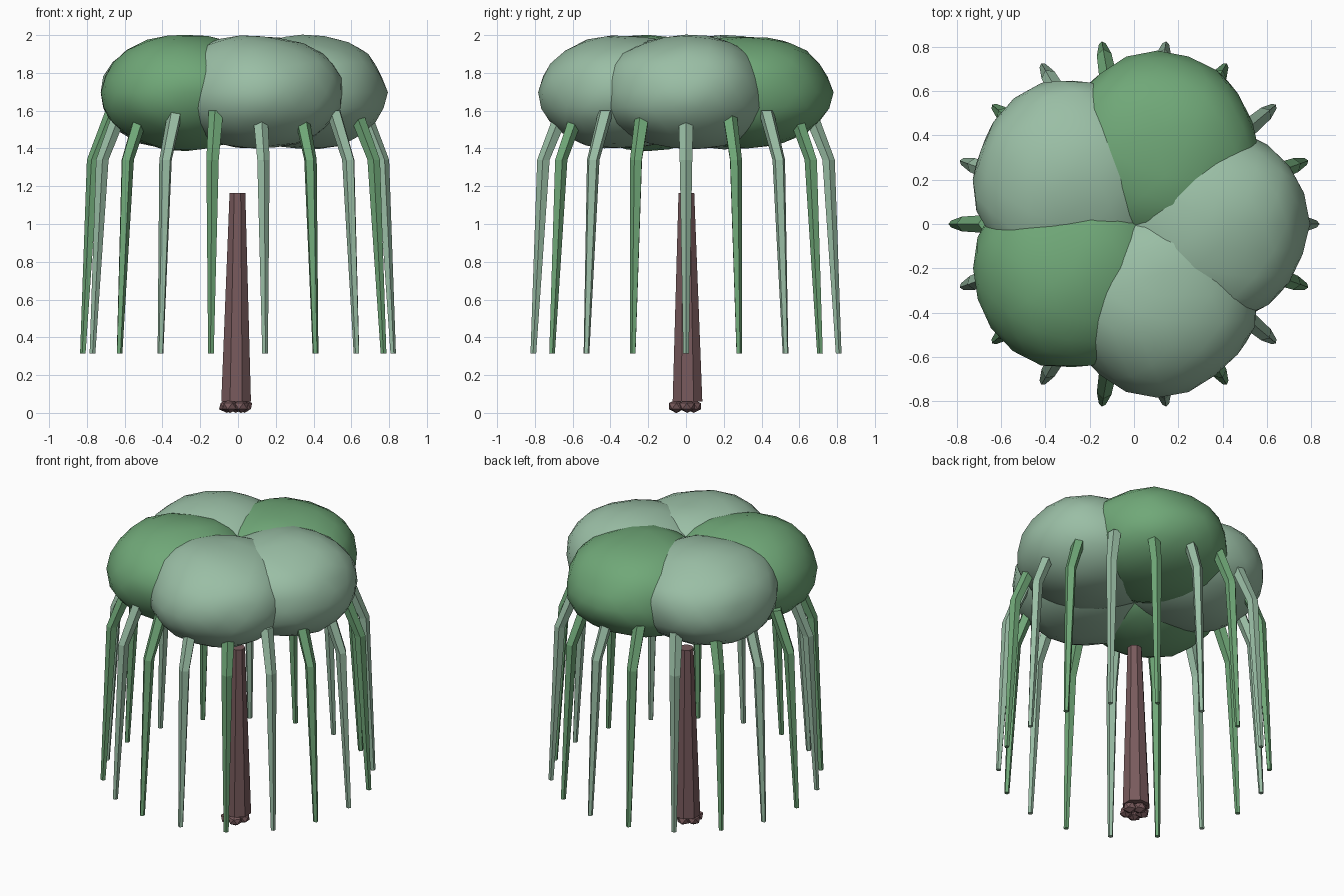
import bpy, bmesh, math, random
from mathutils import Vector, noise

if "Cube" in bpy.data.objects:
    bpy.data.objects.remove(bpy.data.objects["Cube"])

random.seed(4)


def srgb(r, g, b):
    f = lambda c: c / 12.92 if c <= 0.04045 else ((c + 0.055) / 1.055) ** 2.4
    return (f(r / 255), f(g / 255), f(b / 255), 1)


def material(name, rgb):
    m = bpy.data.materials.new(name)
    m.diffuse_color = srgb(*rgb)
    m.use_nodes = True
    m.node_tree.nodes["Principled BSDF"].inputs["Base Color"].default_value = m.diffuse_color
    return m


DARK = material("deep leaf green", (112, 168, 120))
LIGHT = material("pale leaf green", (154, 190, 165))
BARK = material("brown bark", (120, 90, 92))


def make(name, bm, mat, smooth=False):
    bmesh.ops.recalc_face_normals(bm, faces=bm.faces)
    me = bpy.data.meshes.new(name)
    bm.to_mesh(me)
    bm.free()
    me.materials.append(mat)
    for p in me.polygons:
        p.use_smooth = smooth
    ob = bpy.data.objects.new(name, me)
    bpy.context.collection.objects.link(ob)
    return ob


def tube(name, path, sides, mat, turn=0.0):
    """Tapered tube of horizontal rings through (x, y, z, radius) points."""
    bm = bmesh.new()
    rings = []
    for x, y, z, r in path:
        rings.append([bm.verts.new((x + r * math.cos(turn + math.tau * k / sides),
                                    y + r * math.sin(turn + math.tau * k / sides), z))
                      for k in range(sides)])
    for a, b in zip(rings, rings[1:]):
        for k in range(sides):
            n = (k + 1) % sides
            bm.faces.new((a[k], a[n], b[n], b[k]))
    bm.faces.new(rings[0])
    bm.faces.new(rings[-1])
    return make(name, bm, mat)


def lump(name, centre, size, mat, subdiv, wobble, power=2.0, smooth=False):
    """Slightly uneven, squashed ball."""
    bm = bmesh.new()
    bmesh.ops.create_icosphere(bm, subdivisions=subdiv, radius=1)
    c = Vector(centre)
    for v in bm.verts:
        d = v.co.normalized()
        h = max(math.hypot(d.x, d.y), 1e-6)
        k = (h ** power + abs(d.z) ** power) ** (-1 / power)
        k *= 1 + wobble * noise.noise(d * 1.6 + c * 7)
        v.co = Vector((d.x * k * size[0], d.y * k * size[1], d.z * k * size[2])) + c
    return make(name, bm, mat, smooth)


# Crown: five overlapping leaf masses
for i in range(5):
    a = math.tau * i / 5
    lump(f"crown_{i + 1}", (0.34 * math.cos(a), 0.34 * math.sin(a), 1.697),
         (0.45, 0.45, 0.30), DARK if i in (1, 3) else LIGHT, 3, 0.06, 2.2, True)

# Hanging branches: eighteen bent, tapering strands
for i in range(18):
    a = math.tau * i / 18
    path = [(r * math.cos(a), r * math.sin(a), z, w)
            for r, z, w in ((0.66, 1.60, 0.042), (0.765, 1.34, 0.035), (0.82, 0.315, 0.016))]
    tube(f"hanging_branch_{i + 1}", path, 5, DARK if i % 2 else LIGHT, a)

# Trunk
tube("trunk", [(-0.01, 0.008, 0.06, 0.085), (-0.003, 0.002, 1.165, 0.045)], 8, BARK, math.pi / 8)

# Root lumps around the foot of the trunk
for i in range(5):
    a = math.tau * i / 5 + 0.3
    lump(f"root_{i + 1}", (-0.012 + 0.05 * math.cos(a), -0.01 + 0.05 * math.sin(a), 0.036),
         (0.045, 0.045, 0.036), BARK, 1, 0.1)
